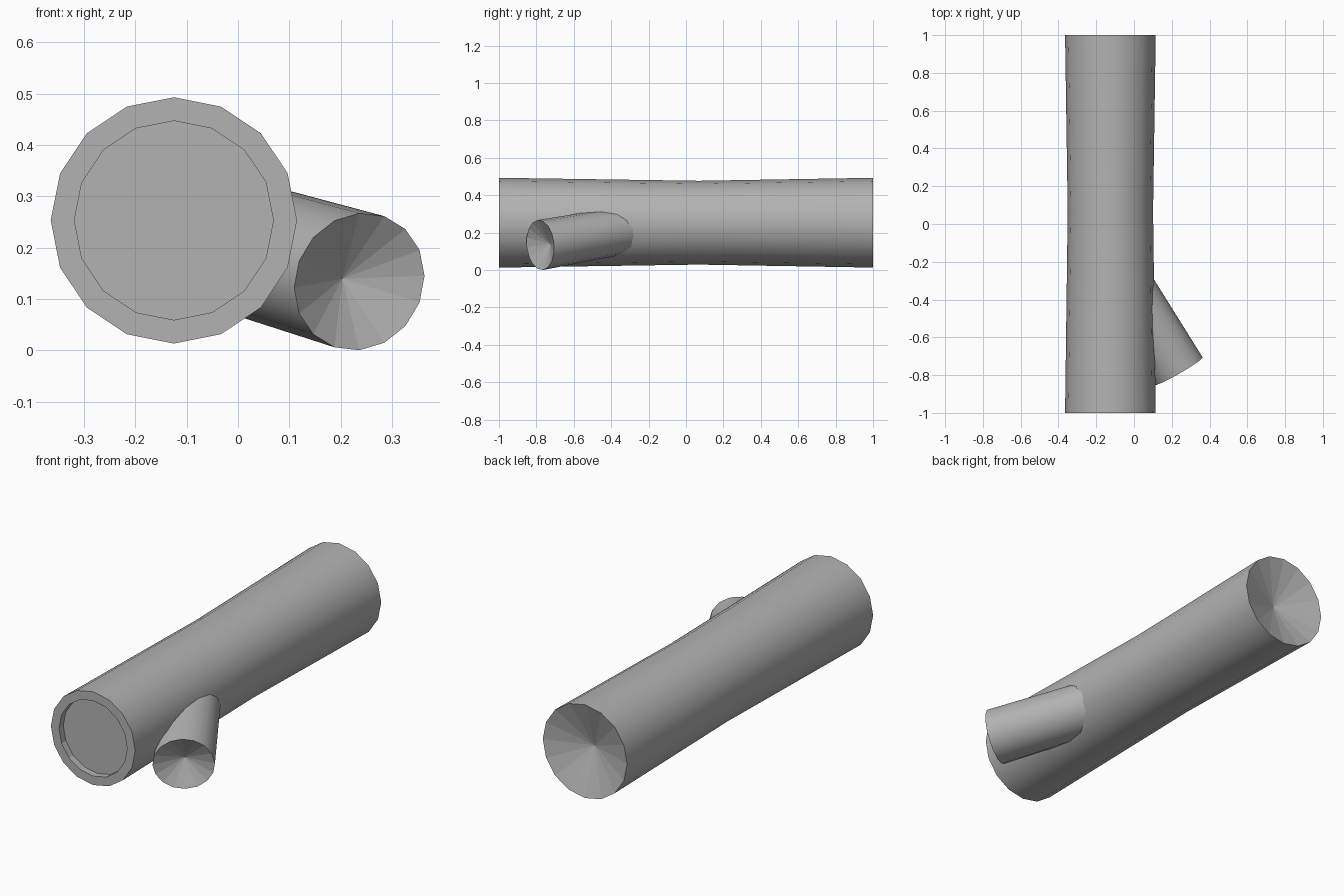
import bpy, bmesh
from math import cos, sin, pi
from mathutils import Vector

if "Cube" in bpy.data.objects:
    bpy.data.objects.remove(bpy.data.objects["Cube"])

N = 16

# Dark grey wood
wood = bpy.data.materials.new("dark_grey")
wood.diffuse_color = (0.45, 0.45, 0.45, 1)
wood.use_nodes = True
wood.node_tree.nodes["Principled BSDF"].inputs["Base Color"].default_value = wood.diffuse_color


def ring(bm, c, u, v):
    c, u, v = Vector(c), Vector(u), Vector(v)
    return [bm.verts.new(c + u * cos(2 * pi * i / N) + v * sin(2 * pi * i / N))
            for i in range(N)]


def bridge(bm, a, b, smooth=False):
    for i in range(N):
        j = (i + 1) % N
        bm.faces.new((a[i], a[j], b[j], b[i])).smooth = smooth


def fan(bm, r, apex):
    p = bm.verts.new(apex)
    for i in range(N):
        bm.faces.new((r[i], r[(i + 1) % N], p))


def finish(bm, name):
    bmesh.ops.recalc_face_normals(bm, faces=bm.faces[:])
    # rims stay crisp where bark meets cut wood
    for e in bm.edges:
        e.smooth = all(f.smooth for f in e.link_faces)
    me = bpy.data.meshes.new(name)
    bm.to_mesh(me)
    bm.free()
    me.materials.append(wood)
    bpy.context.collection.objects.link(bpy.data.objects.new(name, me))


# Trunk: waisted tube, recessed flat front end, sunken fan at the back
X, Z = -0.125, 0.253


def trunk_ring(bm, y, rx, rz):
    return ring(bm, (X, y, Z), (rx, 0, 0), (0, 0, rz))


bm = bmesh.new()
front = trunk_ring(bm, -1, 0.24, 0.24)
waist = trunk_ring(bm, 0.07, 0.226, 0.224)
back = trunk_ring(bm, 1, 0.24, 0.24)
lip = trunk_ring(bm, -1, 0.194, 0.194)
floor = trunk_ring(bm, -0.965, 0.194, 0.194)
bridge(bm, front, waist, True)
bridge(bm, waist, back, True)
bridge(bm, front, lip)
bridge(bm, lip, floor)
bm.faces.new(floor)
fan(bm, back, (X, 0.92, Z))
finish(bm, "trunk")

# Branch stub: slightly tapered inward, with a sunken fan end
d = Vector((0.51, -0.845, -0.15)).normalized()
tip = Vector((0.2365, -0.779, 0.1335))
u = Vector((0.127, 0.0725, 0.0115))
v = Vector((0, -0.015, 0.1335))
bm = bmesh.new()
outer = ring(bm, tip, u, v)
inner = ring(bm, tip - d * 0.6, u * 0.94, v * 0.94)
bridge(bm, outer, inner, True)
fan(bm, outer, tip - d * 0.065 - Vector((0, 0, 0.004)))
bm.faces.new(inner)
finish(bm, "branch_stub")
